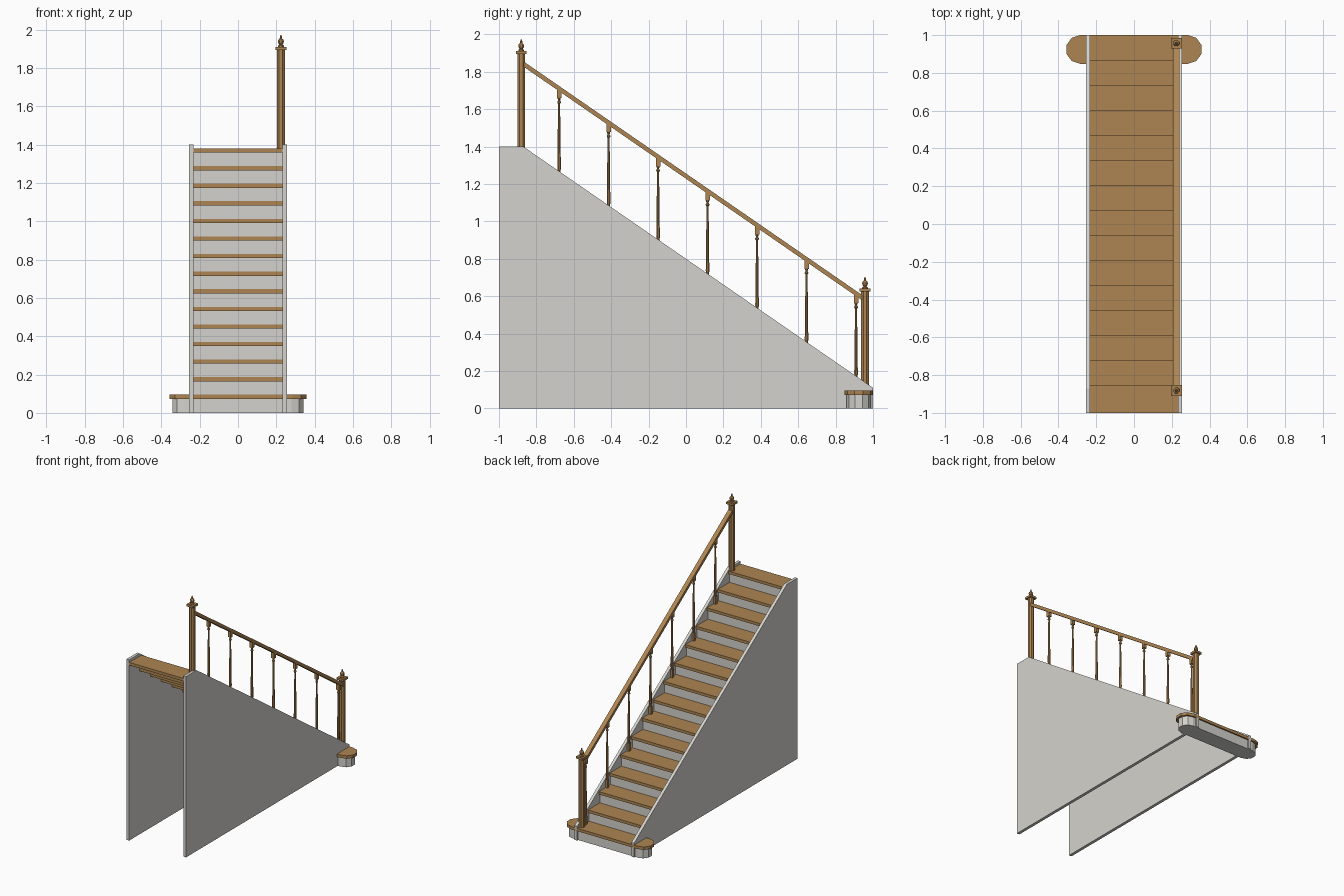
import bpy, bmesh, math
from mathutils import Vector

if "Cube" in bpy.data.objects:
    bpy.data.objects.remove(bpy.data.objects["Cube"])


def material(name, col):
    m = bpy.data.materials.new(name)
    m.diffuse_color = (*col, 1)
    m.use_nodes = True
    m.node_tree.nodes["Principled BSDF"].inputs["Base Color"].default_value = m.diffuse_color
    return m


WOOD = material("oak wood", (0.42, 0.235, 0.085))
PAINT = material("pale grey paint", (0.66, 0.65, 0.61))


def finish(name, bm, mat):
    bmesh.ops.recalc_face_normals(bm, faces=bm.faces)
    me = bpy.data.meshes.new(name)
    bm.to_mesh(me)
    bm.free()
    me.materials.append(mat)
    ob = bpy.data.objects.new(name, me)
    bpy.context.collection.objects.link(ob)
    return ob


def prism(bm, pts, offset):
    """Extrude a closed 3D outline along an offset."""
    f = bm.faces.new([bm.verts.new(p) for p in pts])
    ext = bmesh.ops.extrude_face_region(bm, geom=[f])["geom"]
    new = [v for v in ext if isinstance(v, bmesh.types.BMVert)]
    bmesh.ops.translate(bm, vec=Vector(offset), verts=new)
    if f.is_valid is False or len(f.link_loops if hasattr(f, "link_loops") else []) > 99:
        return


def box(bm, x0, x1, y0, y1, z0, z1):
    prism(bm, [(x0, y0, z0), (x1, y0, z0), (x1, y1, z0), (x0, y1, z0)], (0, 0, z1 - z0))


def lathe(bm, x, y, profile, n=8):
    """Turned part from (radius, height) pairs, capped at both ends."""
    rings = [[bm.verts.new((x + r * math.cos((k + .5) * math.tau / n),
                            y + r * math.sin((k + .5) * math.tau / n), z))
              for k in range(n)] for r, z in profile]
    for a, b in zip(rings, rings[1:]):
        for k in range(n):
            bm.faces.new((a[k], a[(k + 1) % n], b[(k + 1) % n], b[k]))
    bm.faces.new(rings[0][::-1])
    bm.faces.new(rings[-1])


RISE, GO, N, T = 0.0918, 0.1323, 15, 0.022
RAIL_X, SLOPE = 0.224, 0.69


def tread_top(i):
    return 0.095 + RISE * i


def nosing(i):
    return 1.0 - GO * i


def rail_top(y):
    return 1.85 - SLOPE * (y + 0.861)


# side stringers
for side, name in ((-1, "left_stringer"), (1, "right_stringer")):
    bm = bmesh.new()
    outline = [(-1, 0), (1, 0), (1, 0.11), (-0.87, 1.40), (-1, 1.40)]
    prism(bm, [(side * 0.232, y, z) for y, z in outline], (side * 0.023, 0, 0))
    finish(name, bm, PAINT)

# treads and risers above the bottom step
for i in range(1, N):
    z, y = tread_top(i), nosing(i)
    back = -1.0 if i == N - 1 else y - GO - 0.022
    bm = bmesh.new()
    box(bm, -0.233, 0.233, back, y, z - T, z)
    finish(f"tread_{i + 1}", bm, WOOD)
    bm = bmesh.new()
    box(bm, -0.233, 0.233, y - 0.022, y - 0.012, z - RISE, z - T)
    finish(f"riser_{i + 1}", bm, PAINT)


# bottom step with faceted round ends
def bullnose(name, cx, r, z0, z1, mat):
    pts = []
    for s in (1, -1):
        for k in range(6):
            a = -math.pi / 2 + math.pi * k / 5
            pts.append((s * (cx + r * math.cos(a)), 0.924 + s * r * math.sin(a), z0))
    bm = bmesh.new()
    prism(bm, pts, (0, 0, z1 - z0))
    finish(name, bm, mat)


bullnose("bottom_step_base", 0.279, 0.065, 0, 0.073, PAINT)
bullnose("bottom_step_tread", 0.285, 0.076, 0.073, 0.095, WOOD)


# newel posts: chamfered shaft, square cap and turned finial
def newel(name, y, z0, zc):
    bm = bmesh.new()
    h, c = 0.0205, 0.009
    pts = [(h, -c), (h, c), (c, h), (-c, h), (-h, c), (-h, -c), (-c, -h), (c, -h)]
    prism(bm, [(RAIL_X + a, y + b, z0) for a, b in pts], (0, 0, zc - z0))
    box(bm, RAIL_X - .029, RAIL_X + .029, y - .029, y + .029, zc, zc + .016)
    prof = [(.017, .016), (.017, .022), (.009, .027), (.015, .035), (.017, .045),
            (.014, .053), (.007, .058), (.006, .068), (.003, .077)]
    lathe(bm, RAIL_X, y, [(r, zc + z) for r, z in prof])
    finish(name, bm, WOOD)


newel("upper_newel", -0.881, tread_top(N - 1), 1.895)
newel("lower_newel", 0.957, 0.095, 0.625)

# sloping handrail
bm = bmesh.new()
y0, y1 = -0.865, 0.94
prism(bm, [(RAIL_X - .017, y, rail_top(y) + d)
           for y, d in ((y0, 0), (y1, 0), (y1, -.028), (y0, -.028))], (.034, 0, 0))
finish("handrail", bm, WOOD)

# turned balusters, one on every second tread
for k in range(7):
    y, z0 = 0.909 - 2 * GO * k, tread_top(2 * k)
    top = rail_top(y) - 0.02
    bm = bmesh.new()
    box(bm, RAIL_X - .01, RAIL_X + .01, y - .01, y + .01, z0, z0 + .06)
    box(bm, RAIL_X - .012, RAIL_X + .012, y - .012, y + .012, top - .045, top)
    lathe(bm, RAIL_X, y, [(.008, z0 + .06), (.0105, z0 + .09), (.0095, z0 + .16),
                          (.006, top - .085), (.006, top - .075), (.0105, top - .07),
                          (.0105, top - .064), (.006, top - .058), (.009, top - .045)])
    finish(f"baluster_{k + 1}", bm, WOOD)
